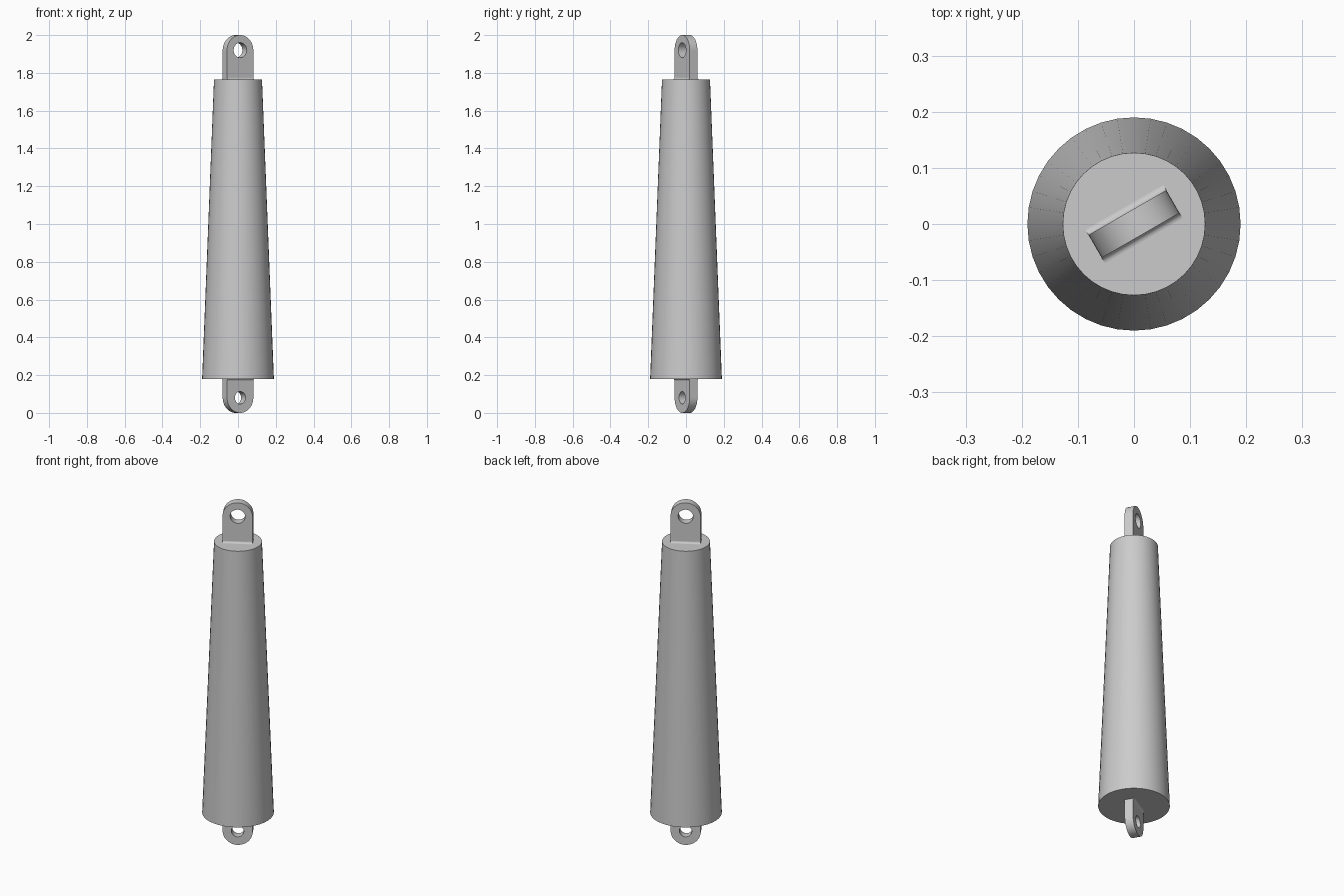
import bpy, bmesh, math
from mathutils import Matrix

cube = bpy.data.objects.get("Cube")
if cube:
    bpy.data.objects.remove(cube, do_unlink=True)

grey = bpy.data.materials.new("plain grey")
grey.use_nodes = True
COLOUR = (0.6, 0.6, 0.6, 1)
grey.diffuse_color = COLOUR
grey.node_tree.nodes["Principled BSDF"].inputs["Base Color"].default_value = COLOUR

BODY_LOW, BODY_HIGH = 0.18, 1.765
WIDTH, HALF_THICK, FILLET = 0.08, 0.0235, 0.011
TURN = Matrix.Rotation(math.radians(30), 4, "Z")


def finish(name, bm, matrix):
    bmesh.ops.transform(bm, matrix=matrix, verts=bm.verts)
    bmesh.ops.recalc_face_normals(bm, faces=bm.faces)
    mesh = bpy.data.meshes.new(name)
    bm.to_mesh(mesh)
    bm.free()
    mesh.materials.append(grey)
    obj = bpy.data.objects.new(name, mesh)
    bpy.context.collection.objects.link(obj)
    bpy.ops.object.select_all(action="DESELECT")
    obj.select_set(True)
    bpy.context.view_layer.objects.active = obj
    bpy.ops.object.shade_smooth_by_angle(angle=math.radians(30))


def lug(name, eye_height, hole, matrix):
    """Round-ended plate with an eye; its base sits on local z = 0."""
    bm = bmesh.new()
    depth = eye_height + 0.005
    corner = math.atan2(depth, WIDTH)
    angles = sorted([2 * math.pi * i / 48 for i in range(48)]
                    + [-corner + 2 * math.pi, math.pi + corner])
    rings = []
    for y in (-HALF_THICK, HALF_THICK):
        outer, inner = [], []
        for a in angles:
            c, s = math.cos(a), math.sin(a)
            reach = WIDTH
            if s < -1e-6:
                reach = min(WIDTH / max(abs(c), 1e-6), depth / -s)
            outer.append(bm.verts.new((reach * c, y, eye_height + reach * s)))
            inner.append(bm.verts.new((hole * c, y, eye_height + hole * s)))
        rings.append((outer, inner))
    (fo, fi), (bo, bi) = rings
    for one, two in ((fo, fi), (bo, bi), (fo, bo), (fi, bi)):
        for i in range(len(angles)):
            j = (i + 1) % len(angles)
            bm.faces.new((one[i], one[j], two[j], two[i]))
    finish(name, bm, matrix)


def fillets(name, matrix):
    """Concave strips joining both broad faces of a lug to the body."""
    bm = bmesh.new()
    for side in (-1, 1):
        profile = [(HALF_THICK, 0)]
        for i in range(7):
            t = math.pi / 2 * i / 6
            profile.append((HALF_THICK + FILLET * (1 - math.sin(t)),
                            FILLET * (1 - math.cos(t))))
        ends = [[bm.verts.new((x, side * y, z)) for y, z in profile]
                for x in (-WIDTH, WIDTH)]
        for end in ends:
            bm.faces.new(end)
        for i in range(len(profile)):
            j = (i + 1) % len(profile)
            bm.faces.new((ends[0][i], ends[0][j], ends[1][j], ends[1][i]))
    finish(name, bm, matrix)


# Tapered body
bm = bmesh.new()
bmesh.ops.create_cone(bm, cap_ends=True, segments=40, radius1=0.19,
                      radius2=0.127, depth=BODY_HIGH - BODY_LOW)
finish("tapered_body", bm, Matrix.Translation((0, 0, (BODY_LOW + BODY_HIGH) / 2)))

# Mounting lugs at both ends
top = Matrix.Translation((0, 0, BODY_HIGH)) @ TURN
bottom = Matrix.Translation((0, 0, BODY_LOW)) @ TURN @ Matrix.Rotation(math.pi, 4, "X")
for label, matrix, length, hole in (("top", top, 2 - BODY_HIGH, 0.04),
                                    ("bottom", bottom, BODY_LOW, 0.033)):
    lug(label + "_lug", length - WIDTH, hole, matrix)
    fillets(label + "_lug_fillets", matrix)
